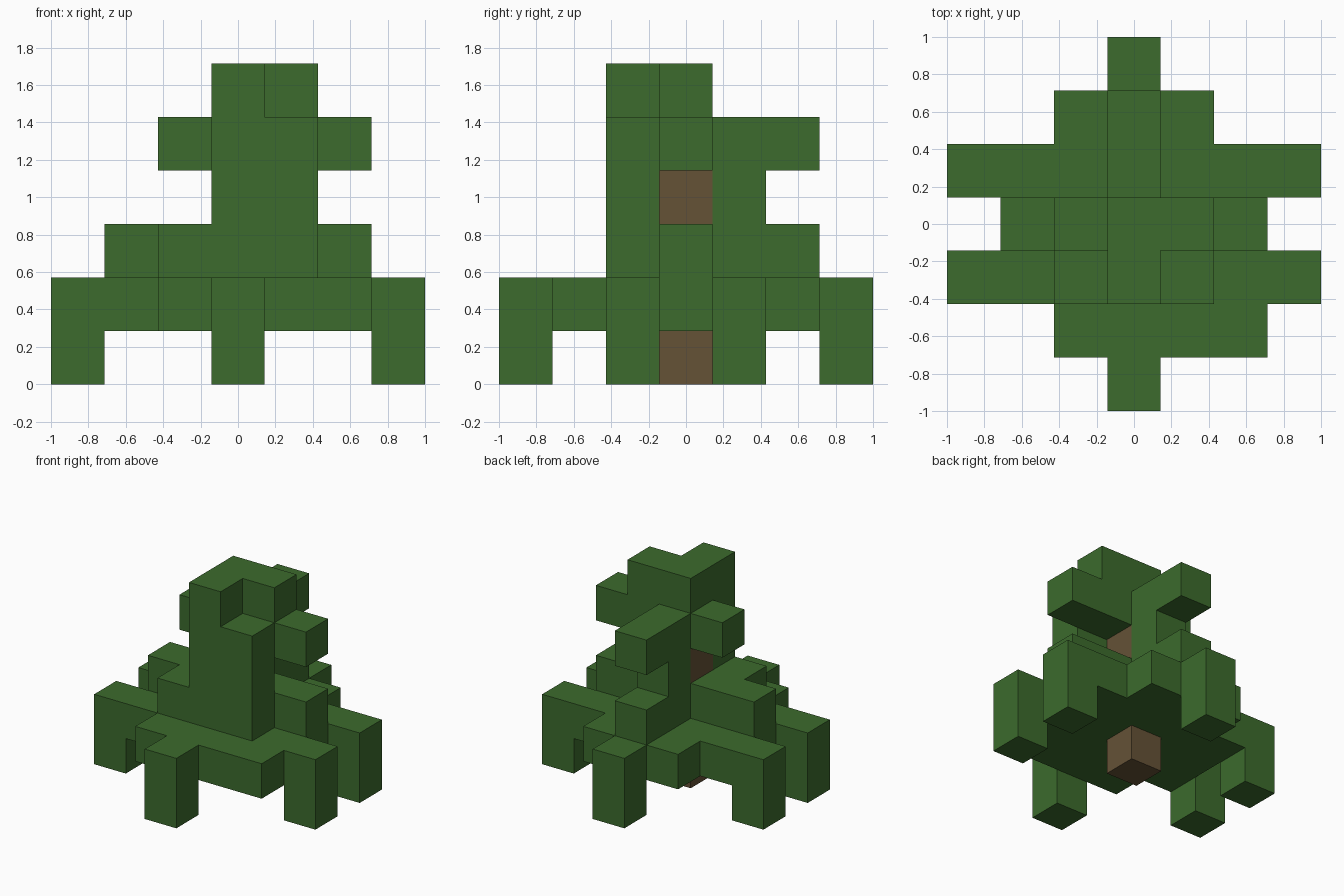
import bpy
import bmesh
from mathutils import Vector

if "Cube" in bpy.data.objects:
    bpy.data.objects.remove(bpy.data.objects["Cube"])

UNIT = 2 / 7  # edge of one block, seven blocks across

def material(name, rgb):
    mat = bpy.data.materials.new(name)
    mat.diffuse_color = (*rgb, 1)
    mat.use_nodes = True
    mat.node_tree.nodes["Principled BSDF"].inputs["Base Color"].default_value = mat.diffuse_color
    return mat

LEAF = material("leaf green", (0.045, 0.147, 0.026))
BARK = material("bark brown", (0.13, 0.084, 0.037))

# Block plans from the ground up; rows run back to front, columns left to right
# L = leaf, T = trunk
PLANS = {
    "hanging_branch_tips": ("...L...", ".......", "L.....L", "...T...",
                            "L.....L", ".......", "...L..."),
    "lower_canopy": ("...L...", "..LLL..", "LLLLLLL", ".LLTLL.",
                     "LLLLLLL", "..LLLL.", "...L..."),
    "middle_canopy": (".......", "...L...", "...L...", ".LLTLL.",
                      "..LLL..", ".......", "......."),
    "canopy_neck": (".......", ".......", "...L...", "...T...",
                    "...LL..", ".......", "......."),
    "upper_canopy": (".......", "...L...", "...L...", "..LLLL.",
                     "...LL..", ".......", "......."),
    "crown": (".......", ".......", ".......", "...LL..",
              "...L...", ".......", "......."),
}

# Sort the blocks into parts
parts, filled = {}, set()
for z, (name, rows) in enumerate(PLANS.items()):
    for r, row in enumerate(rows):
        for c, kind in enumerate(row):
            if kind != ".":
                cell = (c - 3, 3 - r, z)
                filled.add(cell)
                parts.setdefault("trunk" if kind == "T" else name, []).append(cell)

DIRECTIONS = [Vector(s * (i == a) for i in range(3)) for a in range(3) for s in (-1, 1)]

def build_blocks(name, cells, mat):
    """Make the exposed skin of a group of blocks, with flat areas merged."""
    bm = bmesh.new()
    for cell in cells:
        centre = Vector(cell) + Vector((0, 0, 0.5))
        for n in DIRECTIONS:
            if tuple(int(v) for v in Vector(cell) + n) in filled:
                continue
            u = Vector((n.y, n.z, n.x))
            v = n.cross(u)
            corners = [(centre + (n + u * a + v * b) / 2) * UNIT
                       for a, b in ((-1, -1), (1, -1), (1, 1), (-1, 1))]
            bm.faces.new([bm.verts.new(p) for p in corners])
    bmesh.ops.remove_doubles(bm, verts=bm.verts, dist=0.001)
    bmesh.ops.dissolve_limit(bm, angle_limit=0.01, verts=bm.verts, edges=bm.edges)
    mesh = bpy.data.meshes.new(name)
    bm.to_mesh(mesh)
    bm.free()
    mesh.materials.append(mat)
    bpy.context.collection.objects.link(bpy.data.objects.new(name, mesh))

for name, cells in parts.items():
    build_blocks(name, cells, BARK if name == "trunk" else LEAF)
